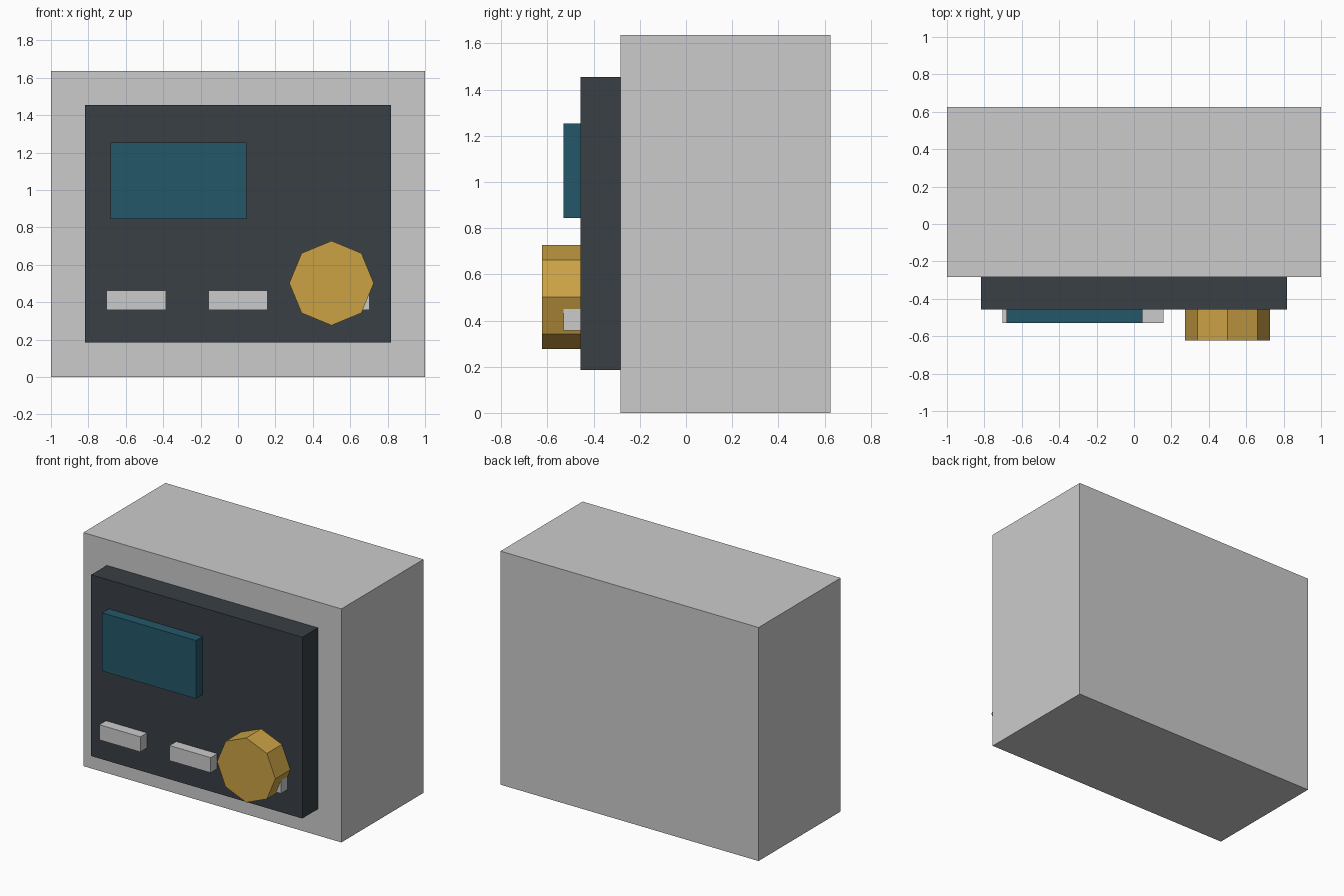
import bpy, math

if "Cube" in bpy.data.objects:
    bpy.data.objects.remove(bpy.data.objects["Cube"])


def material(name, rgb):
    mat = bpy.data.materials.new(name)
    mat.diffuse_color = (*rgb, 1)
    mat.use_nodes = True
    mat.node_tree.nodes["Principled BSDF"].inputs["Base Color"].default_value = mat.diffuse_color
    return mat


def box(name, x, y, z, mat=None):
    """Box from (min, max) ranges on each axis."""
    centre = [(a + b) / 2 for a, b in (x, y, z)]
    bpy.ops.mesh.primitive_cube_add(size=1, location=centre)
    ob = bpy.context.object
    ob.name = name
    ob.scale = [b - a for a, b in (x, y, z)]
    bpy.ops.object.transform_apply(location=False, rotation=False, scale=True)
    if mat:
        ob.data.materials.append(mat)
    return ob


panel_mat = material("dark_panel", (0.04, 0.05, 0.06))
screen_mat = material("teal_screen", (0.018, 0.095, 0.14))
knob_mat = material("yellow_knob", (0.60, 0.36, 0.06))

# Housing and raised front panel
box("housing", (-1, 1), (-0.284, 0.625), (0, 1.636))
box("front_panel", (-0.818, 0.818), (-0.457, -0.275), (0.185, 1.455), panel_mat)

# Display screen
box("screen", (-0.682, 0.045), (-0.53, -0.44), (0.845, 1.253), screen_mat)

# Row of three buttons, the right one partly behind the dial
for i, x in enumerate((-0.545, 0, 0.545)):
    box(f"button_{i + 1}", (x - 0.159, x + 0.159), (-0.53, -0.44), (0.357, 0.463))

# Eight-sided dial with a corner pointing up
bpy.ops.mesh.primitive_cylinder_add(vertices=8, radius=0.226, depth=0.18,
                                    location=(0.5, -0.533, 0.502),
                                    rotation=(math.pi / 2, 0, 0))
dial = bpy.context.object
dial.name = "dial"
dial.data.materials.append(knob_mat)
